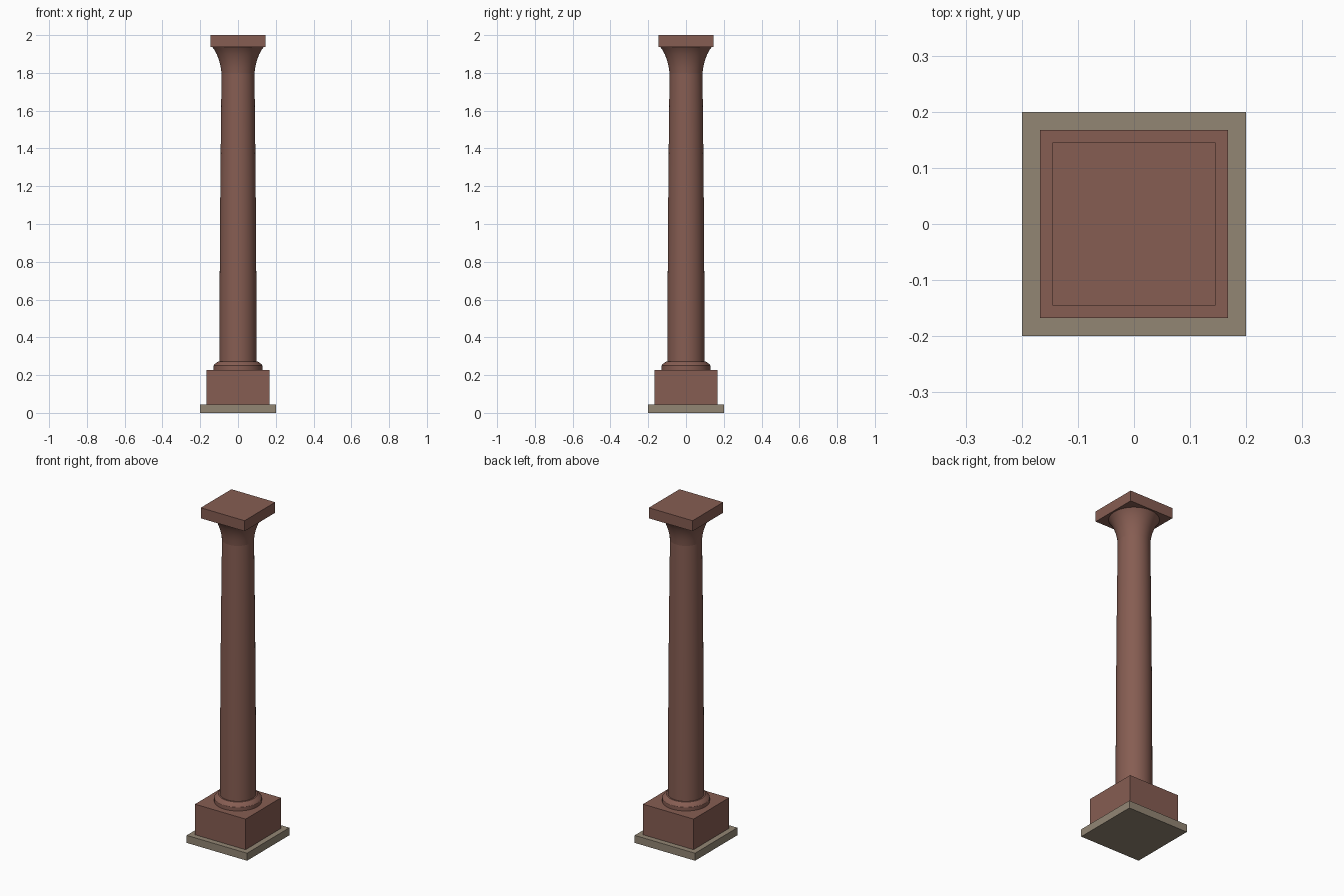
import bpy, bmesh, math

if "Cube" in bpy.data.objects:
    bpy.data.objects.remove(bpy.data.objects["Cube"])


def material(name, rgb):
    m = bpy.data.materials.new(name)
    m.diffuse_color = (*rgb, 1)
    m.use_nodes = True
    m.node_tree.nodes["Principled BSDF"].inputs["Base Color"].default_value = m.diffuse_color
    return m


red_stone = material("red_stone", (0.24, 0.11, 0.085))
grey_stone = material("grey_stone", (0.29, 0.24, 0.175))


def finish(name, bm, mat):
    bmesh.ops.recalc_face_normals(bm, faces=bm.faces[:])
    me = bpy.data.meshes.new(name)
    bm.to_mesh(me)
    bm.free()
    me.materials.append(mat)
    ob = bpy.data.objects.new(name, me)
    bpy.context.collection.objects.link(ob)
    return ob


def block(name, half, z0, z1, mat):
    bm = bmesh.new()
    bmesh.ops.create_cube(bm, size=1)
    bmesh.ops.scale(bm, vec=(2 * half, 2 * half, z1 - z0), verts=bm.verts)
    bmesh.ops.translate(bm, vec=(0, 0, (z0 + z1) / 2), verts=bm.verts)
    return finish(name, bm, mat)


def turned(name, profile, mat, sides=48):
    """Closed solid of revolution from (radius, height) points."""
    bm = bmesh.new()
    rings = [[bm.verts.new((r * math.cos(2 * math.pi * i / sides),
                            r * math.sin(2 * math.pi * i / sides), z))
              for i in range(sides)] for r, z in profile]
    for a, b in zip(rings, rings[1:]):
        for i in range(sides):
            j = (i + 1) % sides
            bm.faces.new((a[i], a[j], b[j], b[i]))
    bm.faces.new(rings[0][::-1])
    bm.faces.new(rings[-1])
    ob = finish(name, bm, mat)
    bpy.ops.object.select_all(action='DESELECT')
    ob.select_set(True)
    bpy.context.view_layer.objects.active = ob
    bpy.ops.object.shade_smooth_by_angle(angle=math.radians(30))
    return ob


# Square blocks: ground slab, pedestal, top slab
block("base_slab", 0.20, 0.0, 0.045, grey_stone)
block("pedestal", 0.1675, 0.045, 0.228, red_stone)
block("top_slab", 0.145, 1.937, 2.0, red_stone)

# Stepped ring at the foot of the shaft
turned("foot_ring", [(0.129, 0.228), (0.129, 0.25), (0.123, 0.259),
                     (0.106, 0.271)], red_stone)

# Shaft with a gentle swelling taper
z0, z1, steps = 0.271, 1.795, 10
turned("shaft", [(0.098 - 0.011 * (k / steps) ** 1.8, z0 + (z1 - z0) * k / steps)
                 for k in range(steps + 1)], red_stone)

# Flared capital
turned("capital", [(0.087, 1.795), (0.091, 1.828), (0.099, 1.863),
                   (0.112, 1.898), (0.125, 1.922), (0.136, 1.937)], red_stone)
